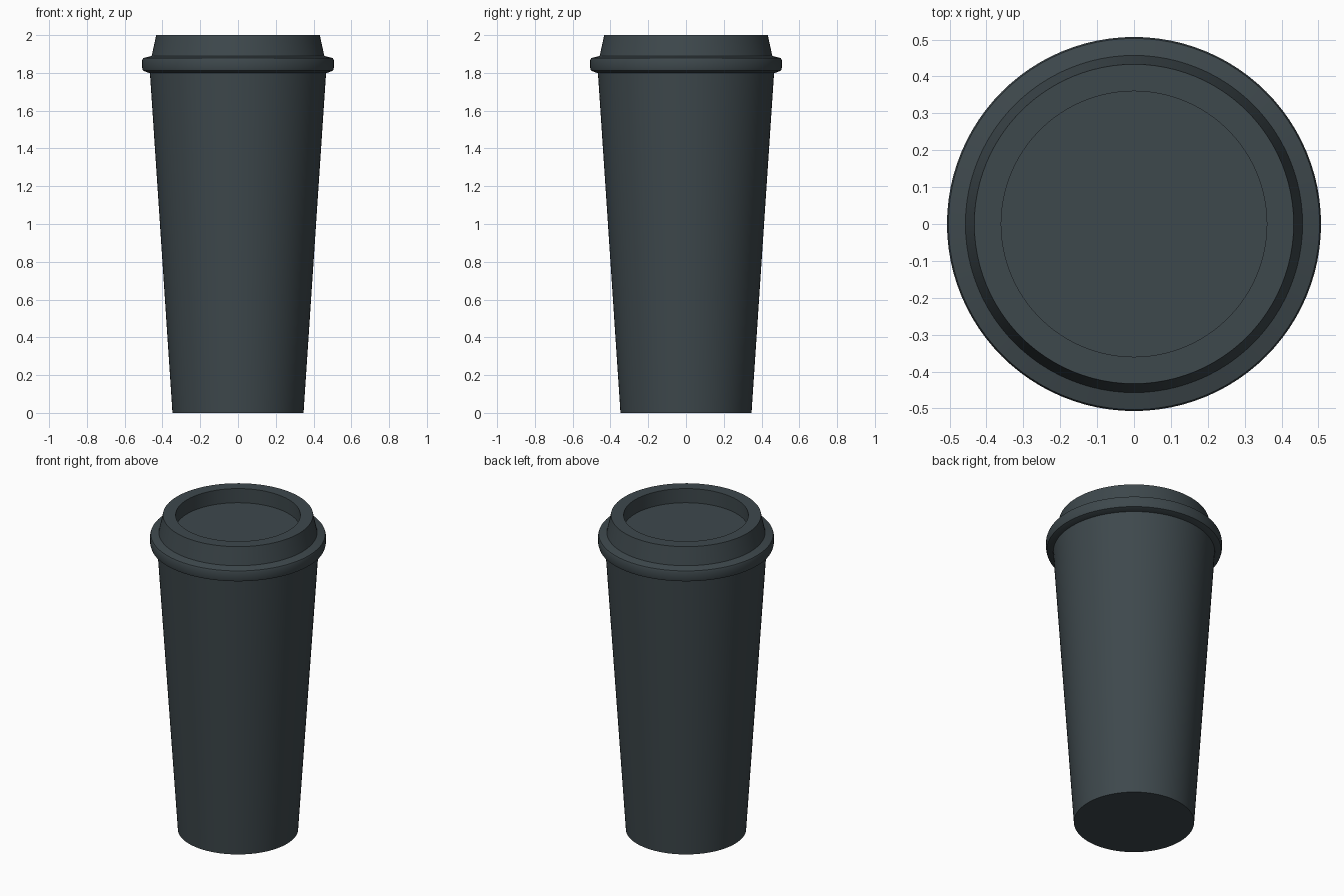
import bpy, bmesh, math

if "Cube" in bpy.data.objects:
    bpy.data.objects.remove(bpy.data.objects["Cube"])

SIDES = 96

mat = bpy.data.materials.new("dark_slate")
mat.diffuse_color = (0.048, 0.065, 0.073, 1)
mat.use_nodes = True
mat.node_tree.nodes["Principled BSDF"].inputs["Base Color"].default_value = mat.diffuse_color


def lathe(name, profile):
    """Spin (radius, z) points about z; end points on the axis close the form."""
    bm = bmesh.new()
    verts = [bm.verts.new((r, 0, z)) for r, z in profile]
    edges = [bm.edges.new(pair) for pair in zip(verts, verts[1:])]
    bmesh.ops.spin(bm, geom=verts + edges, cent=(0, 0, 0), axis=(0, 0, 1),
                   angle=math.tau, steps=SIDES, use_duplicate=False)
    bmesh.ops.remove_doubles(bm, verts=bm.verts, dist=1e-4)
    bmesh.ops.recalc_face_normals(bm, faces=bm.faces)
    mesh = bpy.data.meshes.new(name)
    bm.to_mesh(mesh)
    bm.free()
    mesh.materials.append(mat)
    obj = bpy.data.objects.new(name, mesh)
    bpy.context.collection.objects.link(obj)
    bpy.ops.object.select_all(action='DESELECT')
    obj.select_set(True)
    bpy.context.view_layer.objects.active = obj
    bpy.ops.object.shade_smooth_by_angle(angle=math.radians(30))
    return obj


# Tapered cup body
lathe("cup_body", [(0, 0), (0.347, 0), (0.467, 1.81), (0, 1.81)])

# Lid: flared collar, tapered raised ring and sunken drinking surface
lathe("lid", [
    (0, 1.80), (0.472, 1.80), (0.503, 1.812), (0.507, 1.825),
    (0.507, 1.868), (0.503, 1.878), (0.457, 1.89),
    (0.433, 2.0), (0.36, 2.0), (0.36, 1.91), (0, 1.91),
])
